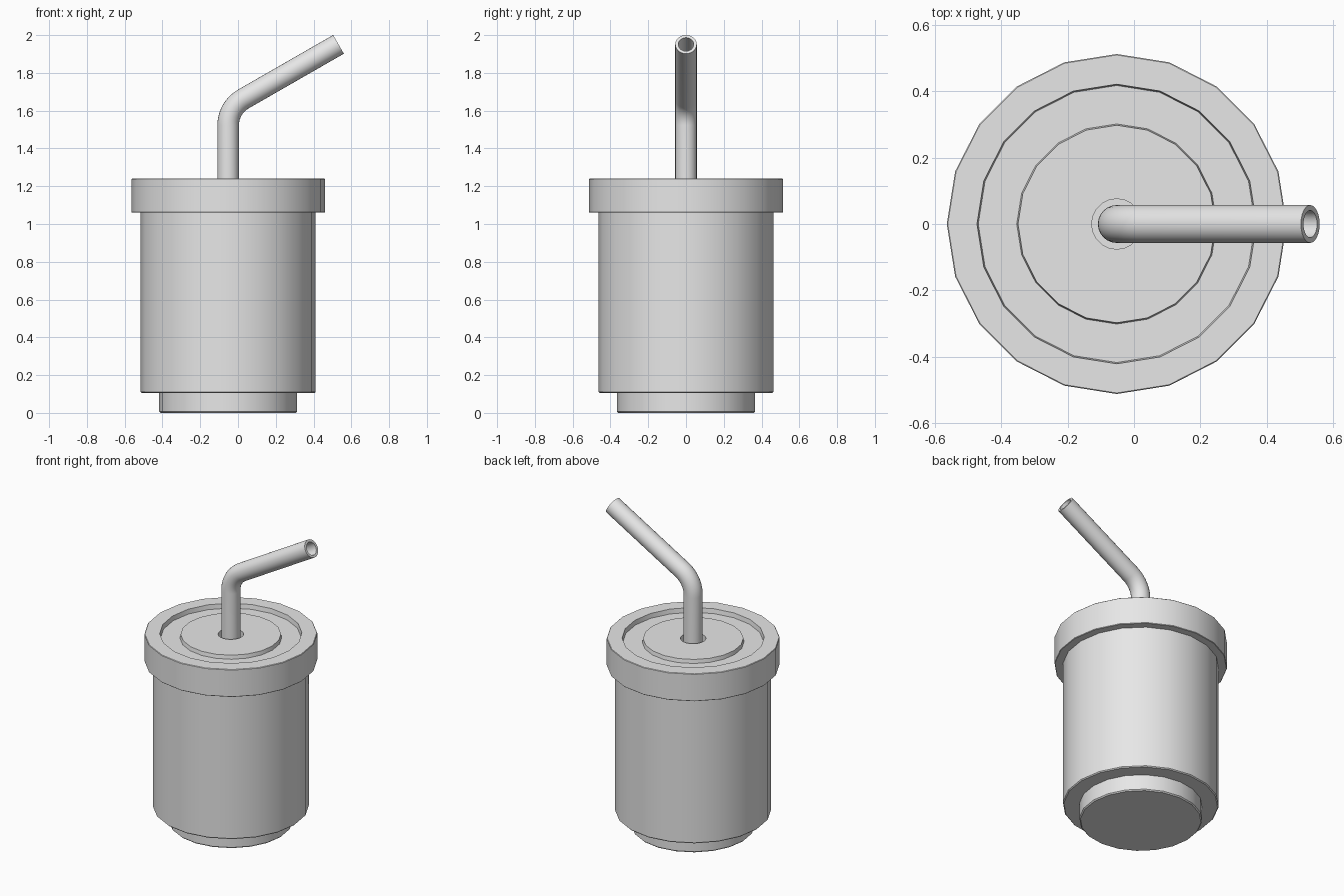
import bpy, bmesh, math
from mathutils import Vector

if "Cube" in bpy.data.objects:
    bpy.data.objects.remove(bpy.data.objects["Cube"], do_unlink=True)

GREY = (0.8, 0.8, 0.8, 1)
mat = bpy.data.materials.new("light grey")
mat.use_nodes = True
mat.diffuse_color = GREY
mat.node_tree.nodes["Principled BSDF"].inputs["Base Color"].default_value = GREY

AXIS_X = -0.052   # the cup axis is offset so the straw fits the bounds
SIDES = 20


def finish(name, bm):
    """Turn a bmesh into a shaded object."""
    bmesh.ops.recalc_face_normals(bm, faces=bm.faces)
    me = bpy.data.meshes.new(name)
    bm.to_mesh(me)
    bm.free()
    ob = bpy.data.objects.new(name, me)
    bpy.context.collection.objects.link(ob)
    me.materials.append(mat)
    bpy.ops.object.select_all(action='DESELECT')
    ob.select_set(True)
    bpy.context.view_layer.objects.active = ob
    bpy.ops.object.shade_smooth_by_angle(angle=math.radians(30))
    return ob


def bridge(bm, a, b):
    n = len(a)
    for i in range(n):
        j = (i + 1) % n
        bm.faces.new((a[i], a[j], b[j], b[i]))


def lathe(name, profile):
    """Revolve (radius, height) points and cap both ends."""
    bm = bmesh.new()
    rings = [[bm.verts.new((AXIS_X + r * math.cos(math.tau * i / SIDES),
                            r * math.sin(math.tau * i / SIDES), z))
              for i in range(SIDES)] for r, z in profile]
    for a, b in zip(rings, rings[1:]):
        bridge(bm, a, b)
    bm.faces.new(rings[0])
    bm.faces.new(rings[-1])
    return finish(name, bm)


def tube(name, path, outer, inner, sides=24):
    """Hollow pipe swept along a path lying in the xz plane."""
    bm = bmesh.new()
    shells = ([], [])
    for k, p in enumerate(path):
        d = (path[min(k + 1, len(path) - 1)] - path[max(k - 1, 0)]).normalized()
        side = Vector((0, 1, 0))
        up = d.cross(side)
        for shell, r in zip(shells, (outer, inner)):
            shell.append([bm.verts.new(p + r * (math.cos(t) * up + math.sin(t) * side))
                          for t in (math.tau * i / sides for i in range(sides))])
    for shell in shells:
        for a, b in zip(shell, shell[1:]):
            bridge(bm, a, b)
    for end in (0, -1):
        bridge(bm, shells[0][end], shells[1][end])
    return finish(name, bm)


# Cup body parts
lathe("cup_base", [(0.358, 0), (0.365, 0.007), (0.365, 0.12)])
lathe("cup_body", [(0.365, 0.105), (0.457, 0.105), (0.463, 0.111), (0.463, 1.08)])

# Lid with raised rim, recessed channel, centre disc and straw hole
lathe("lid", [(0.44, 1.06), (0.51, 1.06), (0.513, 1.063), (0.513, 1.237),
              (0.51, 1.24), (0.422, 1.24), (0.418, 1.21), (0.302, 1.21),
              (0.298, 1.235), (0.076, 1.235), (0.076, 1.14)])

# Bent drinking straw
TURN, BEND_R, BEND_Z = math.radians(60), 0.16, 1.523
path = [Vector((AXIS_X, 0, 1.13))]
for k in range(11):
    a = TURN * k / 10
    path.append(Vector((AXIS_X + BEND_R * (1 - math.cos(a)), 0,
                        BEND_Z + BEND_R * math.sin(a))))
tip = Vector((0.532, 0, 1.951))
path.append(tip)
tube("straw", path, 0.057, 0.041)
